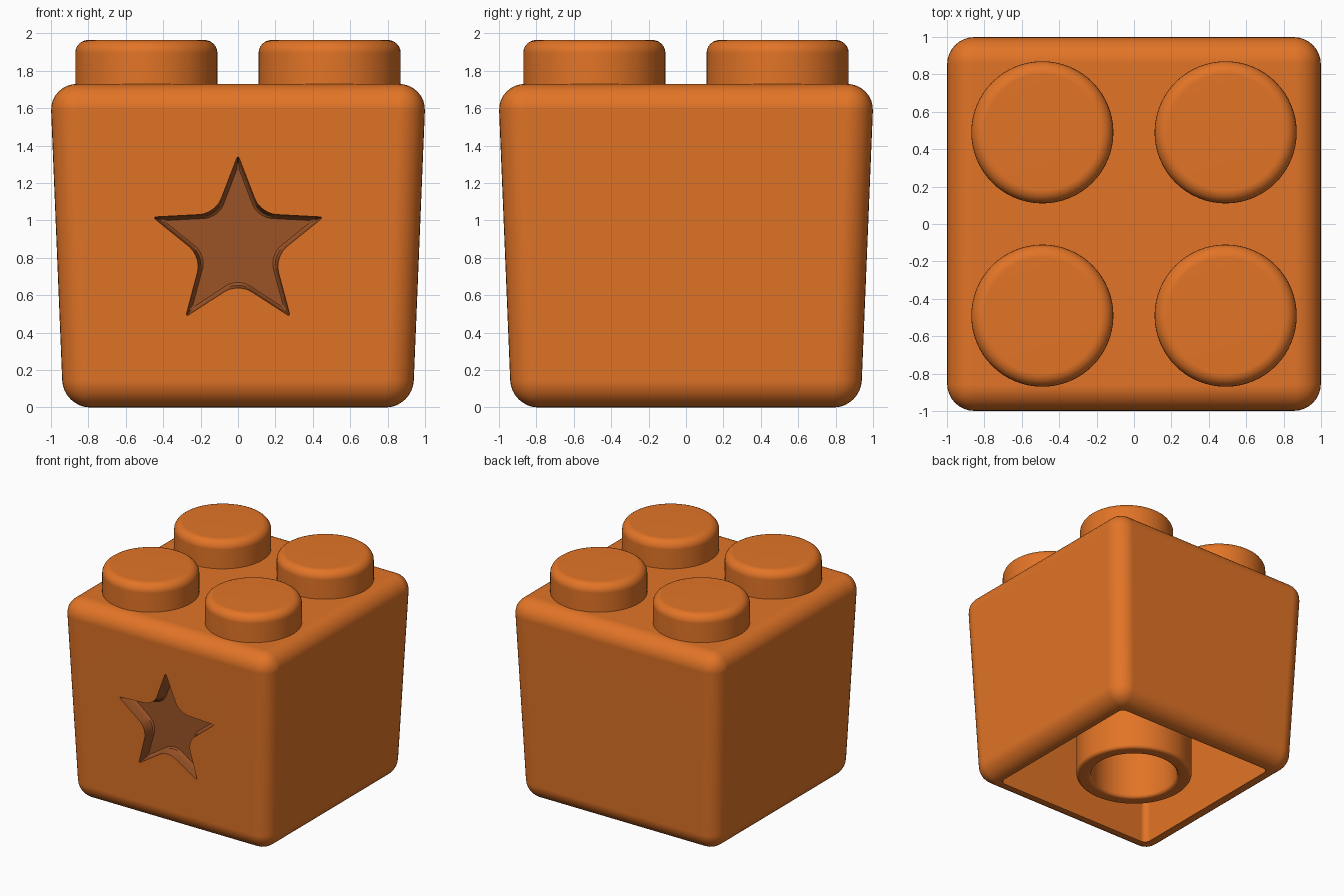
import bpy
import bmesh
from math import sin, cos, pi, radians
from mathutils import Matrix

old = bpy.data.objects.get("Cube")
if old:
    bpy.data.objects.remove(old, do_unlink=True)


def material(name, colour):
    mat = bpy.data.materials.new(name)
    mat.use_nodes = True
    mat.diffuse_color = (*colour, 1)
    node = next(n for n in mat.node_tree.nodes if n.type == "BSDF_PRINCIPLED")
    node.inputs["Base Color"].default_value = (*colour, 1)
    return mat


ORANGE = material("orange plastic", (0.76, 0.175, 0.02))
BROWN = material("recess brown", (0.33, 0.087, 0.02))


def finish(name, bm, mat):
    bmesh.ops.recalc_face_normals(bm, faces=bm.faces)
    mesh = bpy.data.meshes.new(name)
    bm.to_mesh(mesh)
    bm.free()
    mesh.materials.append(mat)
    obj = bpy.data.objects.new(name, mesh)
    bpy.context.collection.objects.link(obj)
    return obj


def activate(obj):
    bpy.ops.object.select_all(action="DESELECT")
    obj.select_set(True)
    bpy.context.view_layer.objects.active = obj


def smooth(obj):
    activate(obj)
    bpy.ops.object.shade_smooth_by_angle(angle=radians(35))
    mod = obj.modifiers.new("even shading", "WEIGHTED_NORMAL")
    mod.keep_sharp = True


def tapered_box(name, low, high, z0, z1, radius, segments):
    """Rounded box whose half width runs from low at z0 to high at z1."""
    bm = bmesh.new()
    bmesh.ops.create_cube(bm, size=2)
    for v in bm.verts:
        half, z = (high, z1) if v.co.z > 0 else (low, z0)
        v.co = (v.co.x * half, v.co.y * half, z)
    bmesh.ops.bevel(bm, geom=bm.edges[:], offset=radius, segments=segments,
                    profile=0.5, affect="EDGES")
    return finish(name, bm, ORANGE)


def lathe(name, profile, location):
    """Spin an (r, z) profile about the vertical axis."""
    bm = bmesh.new()
    verts = [bm.verts.new((r, 0, z)) for r, z in profile]
    edges = [bm.edges.new(pair) for pair in zip(verts, verts[1:])]
    bmesh.ops.spin(bm, geom=verts + edges, axis=(0, 0, 1), cent=(0, 0, 0),
                   angle=2 * pi, steps=64, use_merge=True)
    bmesh.ops.remove_doubles(bm, verts=bm.verts, dist=0.0001)
    obj = finish(name, bm, ORANGE)
    obj.location = location
    smooth(obj)
    return obj


def arc(r, z, radius, start, end, steps=6):
    angles = [radians(start + (end - start) * i / steps) for i in range(steps + 1)]
    return [(r + radius * cos(a), z + radius * sin(a)) for a in angles]


def star_cutter():
    """Star prism with softened corners, narrowing to a rounded floor."""
    bm = bmesh.new()
    corners = []
    for i in range(10):
        r = 0.205 if i % 2 else 0.48
        a = i * pi / 5
        corners.append(bm.verts.new((r * sin(a), 0, r * cos(a))))
    bm.faces.new(corners)
    for group, offset in ((corners[1::2], 0.085), (corners[0::2], 0.02)):
        bmesh.ops.bevel(bm, geom=group, offset=offset, segments=5,
                        profile=0.5, affect="VERTICES")
    outline = [v.co.copy() for v in bm.faces[:][0].verts]
    bm.free()

    bm = bmesh.new()
    rings = []
    for y, s in ((-1.1, 1), (-0.97, 1), (-0.91, 0.97), (-0.88, 0.93), (-0.87, 0.87)):
        rings.append([bm.verts.new((p.x * s, y, p.z * s + 0.87)) for p in outline])
    n = len(outline)
    for a, b in zip(rings, rings[1:]):
        for i in range(n):
            j = (i + 1) % n
            bm.faces.new((a[i], a[j], b[j], b[i]))
    bm.faces.new(rings[0])
    bm.faces.new(rings[-1])
    return finish("star_cutter", bm, BROWN)


def cut(target, cutter):
    mod = target.modifiers.new("cut", "BOOLEAN")
    mod.operation = "DIFFERENCE"
    mod.solver = "EXACT"
    mod.material_mode = "TRANSFER"
    mod.object = cutter
    activate(target)
    bpy.ops.object.modifier_apply(modifier=mod.name)
    bpy.data.objects.remove(cutter, do_unlink=True)


# Hollow block with a star recess in the front
block = tapered_box("block", 0.934, 1.005, 0, 1.73, 0.145, 8)
cut(block, tapered_box("cavity_cutter", 0.77, 0.82, -0.2, 1.53, 0.05, 4))
cut(block, star_cutter())
smooth(block)

# Four round studs on top
stud = [(0.38, 1.7)] + arc(0.31, 1.895, 0.07, 0, 90) + [(0, 1.965)]
for side, x in (("right", -0.49), ("left", 0.49)):
    for end, y in (("front", -0.49), ("back", 0.49)):
        lathe(f"stud_{end}_{side}", stud, (x, y, 0))

# Open tube inside the block
tube = ([(0.47, 1.56)] + arc(0.44, 0.03, 0.03, 0, -90, 4)
        + arc(0.38, 0.03, 0.03, -90, -180, 4) + [(0.35, 1.56)])
lathe("inner_tube", tube, (0, 0, 0))
